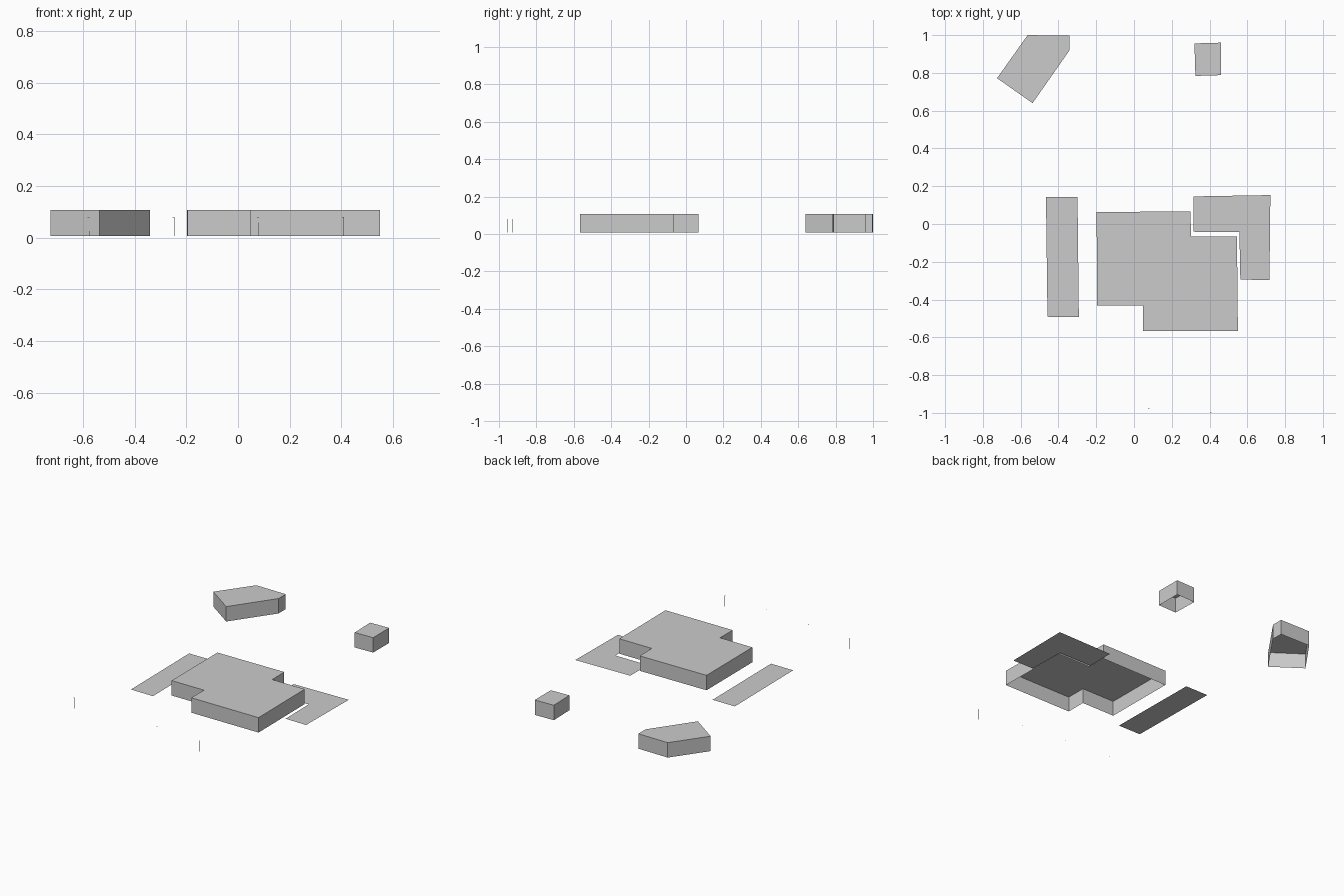
import bpy, bmesh, math
from mathutils import Vector

if "Cube" in bpy.data.objects:
    bpy.data.objects.remove(bpy.data.objects["Cube"])

BASE, TOP = 0.007, 0.108   # wall foot and roof level
FLOORS, BAY = 3, 0.02      # facade panel layout


def finish(bm, name):
    me = bpy.data.meshes.new(name)
    bm.to_mesh(me)
    bm.free()
    ob = bpy.data.objects.new(name, me)
    bpy.context.collection.objects.link(ob)
    return ob


def sheet(name, outline, z):
    """Single flat face, outline listed counter-clockwise."""
    bm = bmesh.new()
    bm.faces.new([bm.verts.new((x, y, z)) for x, y in outline])
    return finish(bm, name)


def walls(name, outline):
    """Open-bottomed facade made of separate flat panels."""
    bm = bmesh.new()
    h = (TOP - BASE) / FLOORS
    for i, p in enumerate(outline):
        a, b = Vector(p), Vector(outline[(i + 1) % len(outline)])
        n = max(1, round((b - a).length / BAY))
        for k in range(n):
            p0, p1 = a.lerp(b, k / n), a.lerp(b, (k + 1) / n)
            for f in range(FLOORS):
                z0, z1 = BASE + f * h, BASE + (f + 1) * h
                bm.faces.new([bm.verts.new((q.x, q.y, z)) for q, z in
                              ((p0, z0), (p1, z0), (p1, z1), (p0, z1))])
    return finish(bm, name)


def box(bm, centre, size):
    r = bmesh.ops.create_cube(bm, size=1)
    bmesh.ops.scale(bm, vec=size, verts=r["verts"])
    bmesh.ops.translate(bm, vec=centre, verts=r["verts"])


def lamp(name, x, y):
    """Slim street lamp with a short arm."""
    bm = bmesh.new()
    h = 0.08
    r = bmesh.ops.create_cone(bm, cap_ends=True, segments=6, radius1=0.001,
                              radius2=0.0007, depth=h - BASE)
    bmesh.ops.translate(bm, vec=(x, y, (h + BASE) / 2), verts=r["verts"])
    box(bm, (x - 0.003, y, h), (0.008, 0.0015, 0.001))
    return finish(bm, name)


# Buildings: panelled walls plus a flat roof
buildings = {
    "main_hall": [(-.195, -.431), (.047, -.431), (.047, -.566), (.55, -.566),
                  (.545, -.065), (.302, -.065), (.299, .067), (-.198, .063)],
    "angled_block": [(-.537, .64), (-.341, .92), (-.341, .997),
                     (-.563, 1.0), (-.725, .772)],
    "small_block": [(.325, .784), (.46, .788), (.46, .96), (.32, .956)],
}
for name, outline in buildings.items():
    walls(name + "_walls", outline)
    sheet(name + "_roof", outline, TOP)

# Paved yards on the ground
sheet("side_strip", [(-.458, -.491), (-.292, -.492), (-.299, .143), (-.466, .143)], 0)
sheet("corner_yard", [(.563, -.294), (.717, -.297), (.722, .153), (.315, .146),
                      (.315, -.041), (.558, -.042)], 0)

# Row of street lamps along the front
for i in range(4):
    lamp(f"street_lamp_{i + 1}", -0.575 + 0.328 * i, -0.929 - 0.0235 * i)
